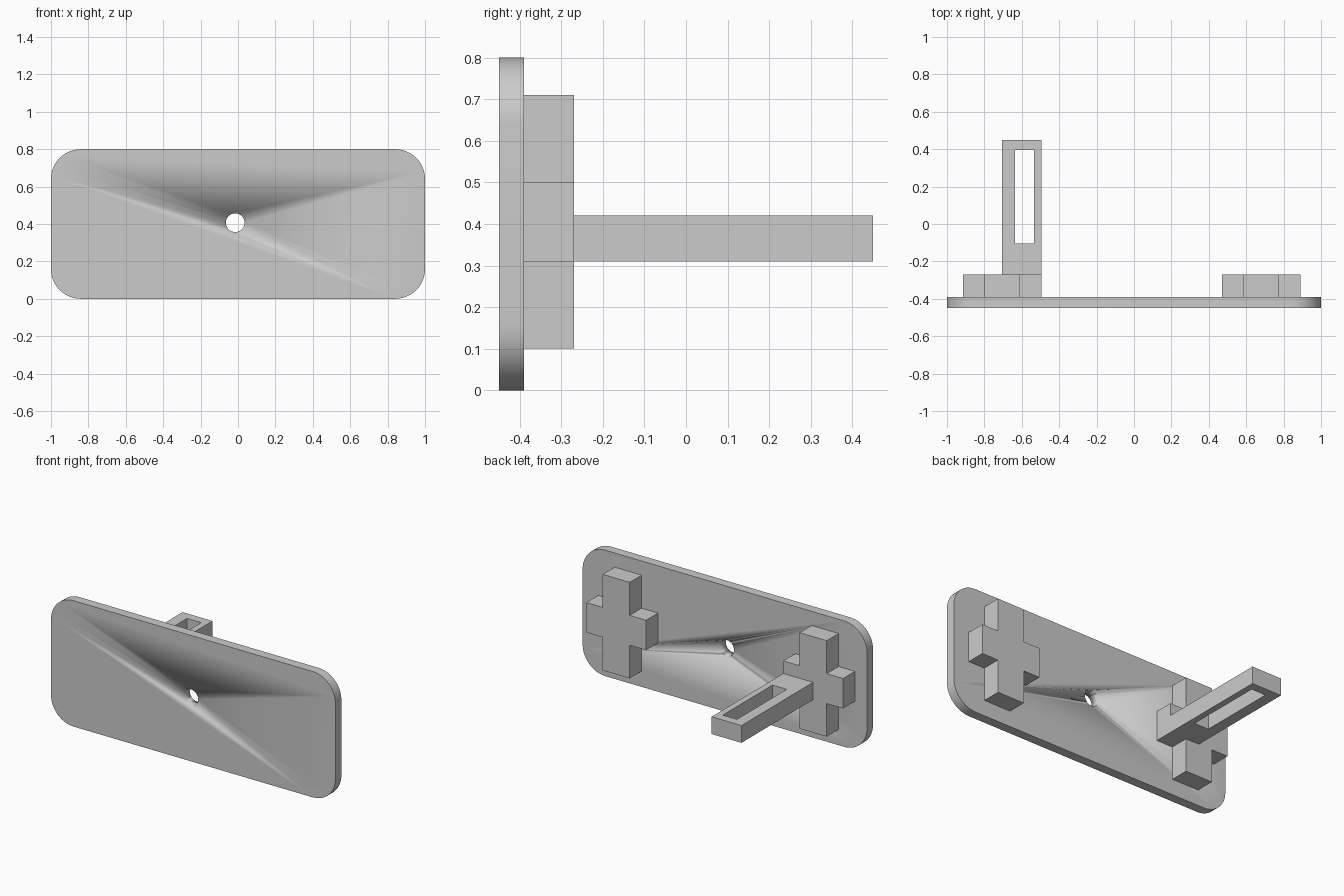
import bpy
import bmesh
from math import cos, sin, pi, radians
from mathutils import Vector

cube = bpy.data.objects.get("Cube")
if cube:
    bpy.data.objects.remove(cube, do_unlink=True)

grey = bpy.data.materials.new("plain grey")
grey.use_nodes = True
colour = (0.6, 0.6, 0.6, 1)
grey.diffuse_color = colour
grey.node_tree.nodes["Principled BSDF"].inputs["Base Color"].default_value = colour


def prism(name, outline, y0, y1):
    """Extrude an (x, z) outline from y0 back to y1."""
    bm = bmesh.new()
    face = bm.faces.new([bm.verts.new((x, y0, z)) for x, z in outline])
    back = bmesh.ops.extrude_face_region(bm, geom=[face], use_keep_orig=True)["geom"]
    moved = [v for v in back if isinstance(v, bmesh.types.BMVert)]
    bmesh.ops.translate(bm, vec=Vector((0, y1 - y0, 0)), verts=moved)
    bmesh.ops.recalc_face_normals(bm, faces=bm.faces)
    mesh = bpy.data.meshes.new(name)
    bm.to_mesh(mesh)
    bm.free()
    mesh.materials.append(grey)
    obj = bpy.data.objects.new(name, mesh)
    bpy.context.collection.objects.link(obj)
    return obj


def rectangle(x0, x1, z0, z1):
    return [(x0, z0), (x1, z0), (x1, z1), (x0, z1)]


def arc(cx, cz, r, start, end, steps):
    angles = [start + (end - start) * i / steps for i in range(steps + 1)]
    return [(cx + r * cos(a), cz + r * sin(a)) for a in angles]


def cut(obj, cutter):
    cutter.hide_render = True
    cutter.hide_set(True)
    mod = obj.modifiers.new("opening", "BOOLEAN")
    mod.operation = "DIFFERENCE"
    mod.solver = "EXACT"
    mod.object = cutter


def smooth(obj):
    bpy.ops.object.select_all(action="DESELECT")
    obj.select_set(True)
    bpy.context.view_layer.objects.active = obj
    bpy.ops.object.shade_smooth_by_angle(angle=radians(30))


front, plate_back, cross_back, arm_end = -0.45, -0.39, -0.27, 0.45

# Rounded plate with a round hole
radius, height = 0.16, 0.8
corners = [(1, 1), (-1, 1), (-1, 0), (1, 0)]
outline = []
for i, (side, top) in enumerate(corners):
    cx = side * (1 - radius) if side else 0
    cz = height - radius if top else radius
    outline += arc(cx, cz, radius, i * pi / 2, (i + 1) * pi / 2, 12)
plate = prism("plate", outline, front, plate_back)
smooth(plate)
hole = prism("hole_cutter", arc(-0.015, 0.407, 0.05, 0, 2 * pi, 32)[:-1], -0.6, -0.3)
smooth(hole)
cut(plate, hole)

# Two cross-shaped blocks on the back
for name, cx in (("right_cross", -0.705), ("left_cross", 0.68)):
    w, reach = 0.095, 0.21
    half = [(w, 0.1), (w, 0.31), (reach, 0.31), (reach, 0.5), (w, 0.5), (w, 0.71)]
    prism(name, [(cx + x, z) for x, z in half] + [(cx - x, z) for x, z in reversed(half)],
          plate_back, cross_back)

# Slotted arm reaching back from the right cross
arm = prism("slotted_arm", rectangle(-0.705, -0.495, 0.31, 0.42), cross_back, arm_end)
slot = prism("slot_cutter", rectangle(-0.635, -0.535, 0.2, 0.5), -0.105, 0.395)
cut(arm, slot)
